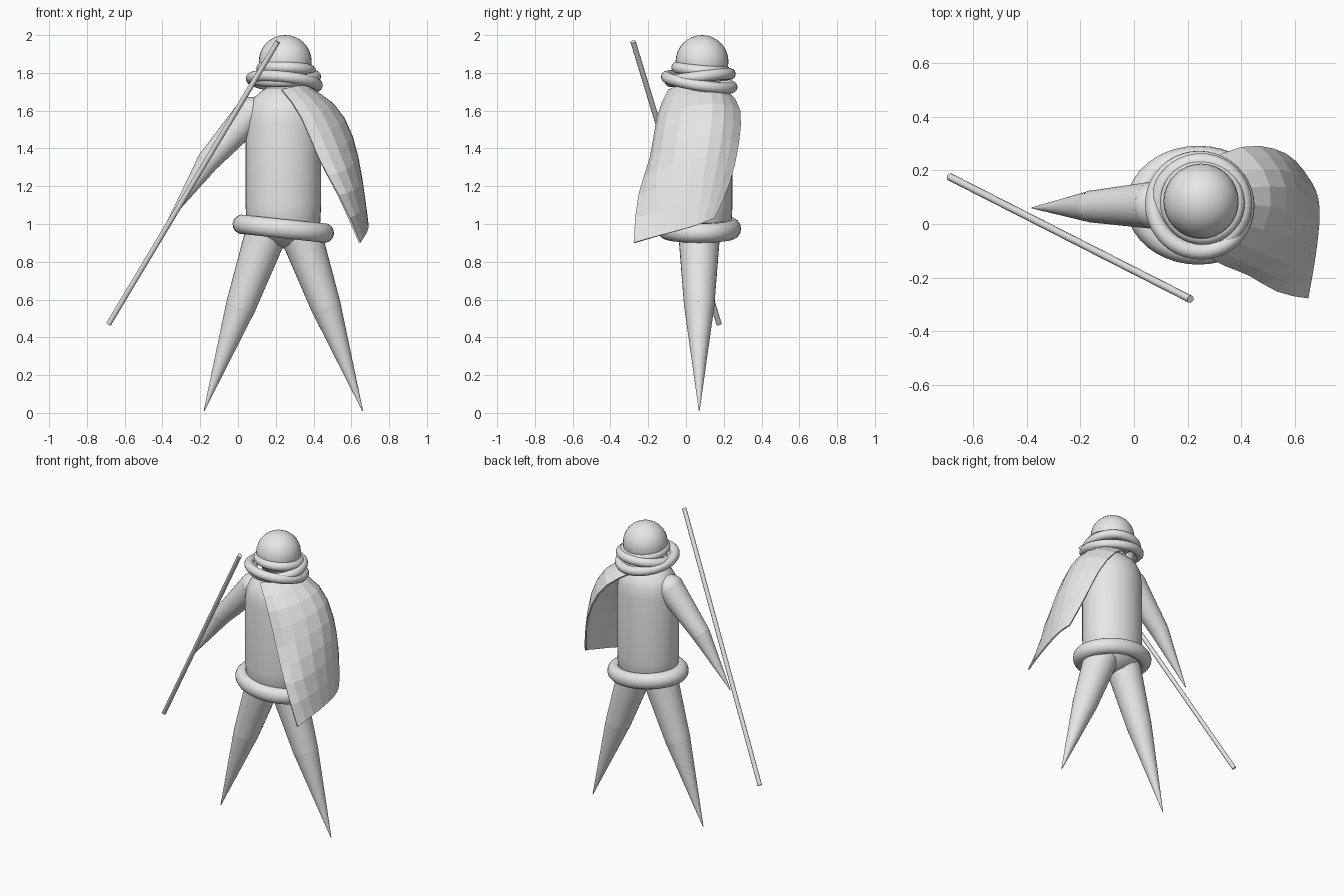
import bpy
import bmesh
from math import radians, sin, cos, tau
from mathutils import Vector, Matrix

default = bpy.data.objects.get("Cube")
if default:
    bpy.data.objects.remove(default, do_unlink=True)

grey = bpy.data.materials.new("plain grey")
grey.use_nodes = True
grey.diffuse_color = (0.8, 0.8, 0.8, 1)
grey.node_tree.nodes["Principled BSDF"].inputs["Base Color"].default_value = grey.diffuse_color

MID_X, MID_Y = 0.24, 0.07


def finish(name, bm, smooth=True):
    """Turn a bmesh into a named, shaded object."""
    bmesh.ops.recalc_face_normals(bm, faces=bm.faces)
    mesh = bpy.data.meshes.new(name)
    bm.to_mesh(mesh)
    bm.free()
    mesh.materials.append(grey)
    obj = bpy.data.objects.new(name, mesh)
    bpy.context.collection.objects.link(obj)
    if smooth:
        bpy.ops.object.select_all(action='DESELECT')
        obj.select_set(True)
        bpy.context.view_layer.objects.active = obj
        bpy.ops.object.shade_smooth_by_angle(angle=radians(35))
    return obj


def add_ball(bm, centre, radius):
    bmesh.ops.create_uvsphere(bm, u_segments=32, v_segments=16, radius=radius,
                              matrix=Matrix.Translation(centre))


def add_cone(bm, start, end, r_start, r_end, sides=32):
    start, end = Vector(start), Vector(end)
    axis = end - start
    turn = axis.to_track_quat('Z', 'Y').to_matrix().to_4x4()
    bmesh.ops.create_cone(bm, cap_ends=True, segments=sides, radius1=r_start,
                          radius2=r_end, depth=axis.length,
                          matrix=Matrix.Translation((start + end) / 2) @ turn)


def limb(name, top, joint, tip, r_top, r_joint):
    """Two tapering segments with round joints and a pointed end."""
    bm = bmesh.new()
    add_ball(bm, top, r_top)
    add_cone(bm, top, joint, r_top, r_joint)
    add_ball(bm, joint, r_joint)
    add_cone(bm, joint, tip, r_joint, 0.002)
    return finish(name, bm)


def lathe(name, profile, place, closed=False, sides=40):
    """Revolve (radius, height) points around z, then place the result."""
    bm = bmesh.new()
    rings = [[bm.verts.new((r * cos(tau * i / sides), r * sin(tau * i / sides), z))
              for i in range(sides)] for r, z in profile]
    pairs = list(zip(rings, rings[1:]))
    if closed:
        pairs.append((rings[-1], rings[0]))
    for low, high in pairs:
        for i in range(sides):
            j = (i + 1) % sides
            bm.faces.new((low[i], low[j], high[j], high[i]))
    if not closed:
        bm.faces.new(rings[0])
        bm.faces.new(rings[-1])
    bm.transform(place)
    return finish(name, bm)


def ring(name, centre, major, minor, tilt_x, tilt_y, depth=1):
    circle = [(major + minor * cos(tau * k / 14), minor * sin(tau * k / 14))
              for k in range(14)]
    place = (Matrix.Translation(centre) @ Matrix.Rotation(radians(tilt_y), 4, 'Y')
             @ Matrix.Rotation(radians(tilt_x), 4, 'X') @ Matrix.Diagonal((1, depth, 1, 1)))
    return lathe(name, circle, place, closed=True)


# Head
bm = bmesh.new()
add_ball(bm, (0.25, 0.085, 1.86), 0.14)
finish("head", bm)

# Torso with rounded hips, shoulders and neck
torso = [(0.01, 0.87), (0.09, 0.89), (0.16, 0.94), (0.195, 1.0), (0.2, 1.1), (0.2, 1.54),
         (0.19, 1.61), (0.165, 1.66), (0.12, 1.7), (0.09, 1.72), (0.09, 1.8)]
lathe("torso", torso, Matrix.Translation((MID_X, MID_Y, 0)) @ Matrix.Diagonal((1, 0.88, 1, 1)))

# Belt and scarf coils
ring("belt", (MID_X, MID_Y, 0.975), 0.218, 0.052, 0, 6, depth=0.82)
ring("scarf_lower", (0.245, MID_Y, 1.752), 0.175, 0.03, -9, 6)
ring("scarf_middle", (0.25, 0.075, 1.775), 0.16, 0.03, 7, -2)
ring("scarf_upper", (0.255, 0.08, 1.818), 0.128, 0.03, -5, 3)

# Legs, mirrored about the body's middle
for side, label in ((-1, "right_leg"), (1, "left_leg")):
    limb(label, (MID_X + side * 0.095, MID_Y, 0.94), (MID_X + side * 0.225, MID_Y, 0.565),
         (MID_X + side * 0.42, MID_Y, 0.01), 0.11, 0.08)

# Right arm
limb("right_arm", (0.07, MID_Y, 1.585), (-0.155, 0.065, 1.335), (-0.38, 0.06, 1.0), 0.088, 0.06)

# Staff
bm = bmesh.new()
add_cone(bm, (-0.685, 0.175, 0.47), (0.21, -0.28, 1.965), 0.014, 0.014, sides=12)
finish("staff", bm)

# Cape: strips from neck to hem, running from the front edge to the back edge
strips = [
    [(0.23, -0.09, 1.71), (0.34, -0.16, 1.58), (0.42, -0.175, 1.34), (0.53, -0.26, 1.17), (0.645, -0.275, 0.9)],
    [(0.32, -0.04, 1.73), (0.45, -0.13, 1.61), (0.53, -0.16, 1.38), (0.62, -0.2, 1.17), (0.67, -0.14, 0.94)],
    [(0.36, 0.08, 1.74), (0.54, 0.08, 1.65), (0.63, 0.06, 1.48), (0.665, 0.03, 1.25), (0.69, 0.02, 0.98)],
    [(0.33, 0.17, 1.73), (0.5, 0.22, 1.65), (0.6, 0.2, 1.47), (0.65, 0.16, 1.24), (0.685, 0.1, 1.01)],
    [(0.25, 0.22, 1.7), (0.4, 0.3, 1.62), (0.53, 0.28, 1.43), (0.6, 0.24, 1.22), (0.66, 0.15, 1.03)],
]
bm = bmesh.new()
grid = [[bm.verts.new(p) for p in strip] for strip in strips]
for a, b in zip(grid, grid[1:]):
    for i in range(len(a) - 1):
        bm.faces.new((a[i], b[i], b[i + 1], a[i + 1]))
cape = finish("cape", bm, smooth=False)
soften = cape.modifiers.new("soften", 'SUBSURF')
soften.levels = soften.render_levels = 1
soften.boundary_smooth = 'PRESERVE_CORNERS'
cloth = cape.modifiers.new("cloth", 'SOLIDIFY')
cloth.thickness = 0.01
cloth.offset = 0
